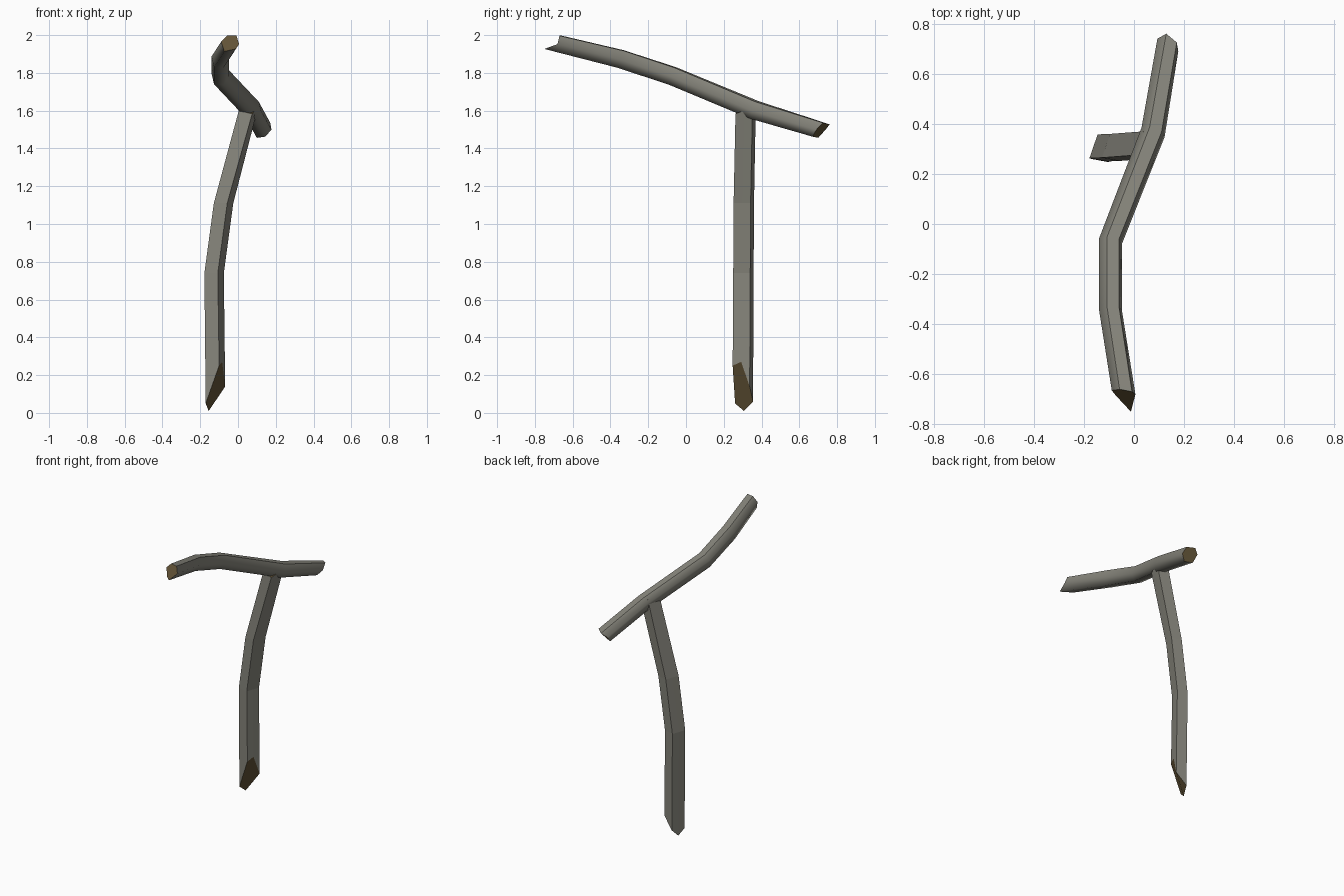
import bpy
import bmesh
from mathutils import Vector

cube = bpy.data.objects.get("Cube")
if cube:
    bpy.data.objects.remove(cube, do_unlink=True)


def material(name, rgb):
    mat = bpy.data.materials.new(name)
    mat.use_nodes = True
    mat.diffuse_color = (*rgb, 1)
    mat.node_tree.nodes["Principled BSDF"].inputs["Base Color"].default_value = (*rgb, 1)
    return mat


bark = material("grey_bark", (0.24, 0.235, 0.20))
wood = material("cut_brown_wood", (0.12, 0.085, 0.037))


def loft(name, rings, smooth=False, creases=()):
    """Skin matching rings into a stick with bare-wood ends."""
    bm = bmesh.new()
    loops = [[bm.verts.new(p) for p in ring] for ring in rings]
    count = len(loops[0])
    for low, high in zip(loops, loops[1:]):
        for i in range(count):
            j = (i + 1) % count
            face = bm.faces.new((low[i], low[j], high[j], high[i]))
            face.smooth = smooth
        for i in creases:
            bm.edges.get((low[i], high[i])).smooth = False
    for end in (loops[0], loops[-1]):
        cap = bm.faces.new(end)
        cap.material_index = 1
        for edge in cap.edges:
            edge.smooth = False
    bmesh.ops.recalc_face_normals(bm, faces=bm.faces)
    mesh = bpy.data.meshes.new(name)
    bm.to_mesh(mesh)
    bm.free()
    mesh.materials.append(bark)
    mesh.materials.append(wood)
    obj = bpy.data.objects.new(name, mesh)
    bpy.context.collection.objects.link(obj)
    return obj


# Upright stick: four-sided section, with extra points where the ends are whittled
section = [(-.051, -.04), (.02, -.053), (.036, -.008), (.052, .037), (-.018, .055), (-.035, .007)]
centres = [(-.12, .30), (-.127, .303), (-.077, .305), (.055, .315)]
heights = [
    (.05, .25, .27, .14, .06, .01),
    [.74] * 6,
    [1.11] * 6,
    (1.60, 1.583, 1.60, 1.62, 1.64, 1.62),
]
rings = [[(cx + dx, cy + dy, z) for (dx, dy), z in zip(section, zs)]
         for (cx, cy), zs in zip(centres, heights)]
loft("upright_stick", rings)

# Crossbar branch: six-sided section swept along a bent path
section = [(-.045, .012), (-.013, .045), (.035, .042), (.047, -.005), (.018, -.048), (-.032, -.045)]
path = [Vector(p) for p in ((-.043, -.67, 1.955), (-.095, -.345, 1.875), (-.095, -.07, 1.785),
                            (.075, .365, 1.605), (.135, .72, 1.495))]
shears = {1: 0, 2: -.15, 3: -.35}
end_slides = {0: (.005, .01, 0, -.01, -.08, -.015), 4: (.02, .04, .005, -.03, -.05, -.02)}
rings = []
for k, centre in enumerate(path):
    along = path[min(k + 1, 4)] - path[max(k - 1, 0)]
    along /= along.y
    ring = []
    for i, (dx, dz) in enumerate(section):
        point = centre + Vector((dx, 0, dz))
        if k in end_slides:
            point += along * end_slides[k][i]
        else:
            point.y += shears[k] * dx + .35 * dz
        ring.append(point)
    rings.append(ring)
loft("crossbar_branch", rings, smooth=True, creases=(1, 2))
